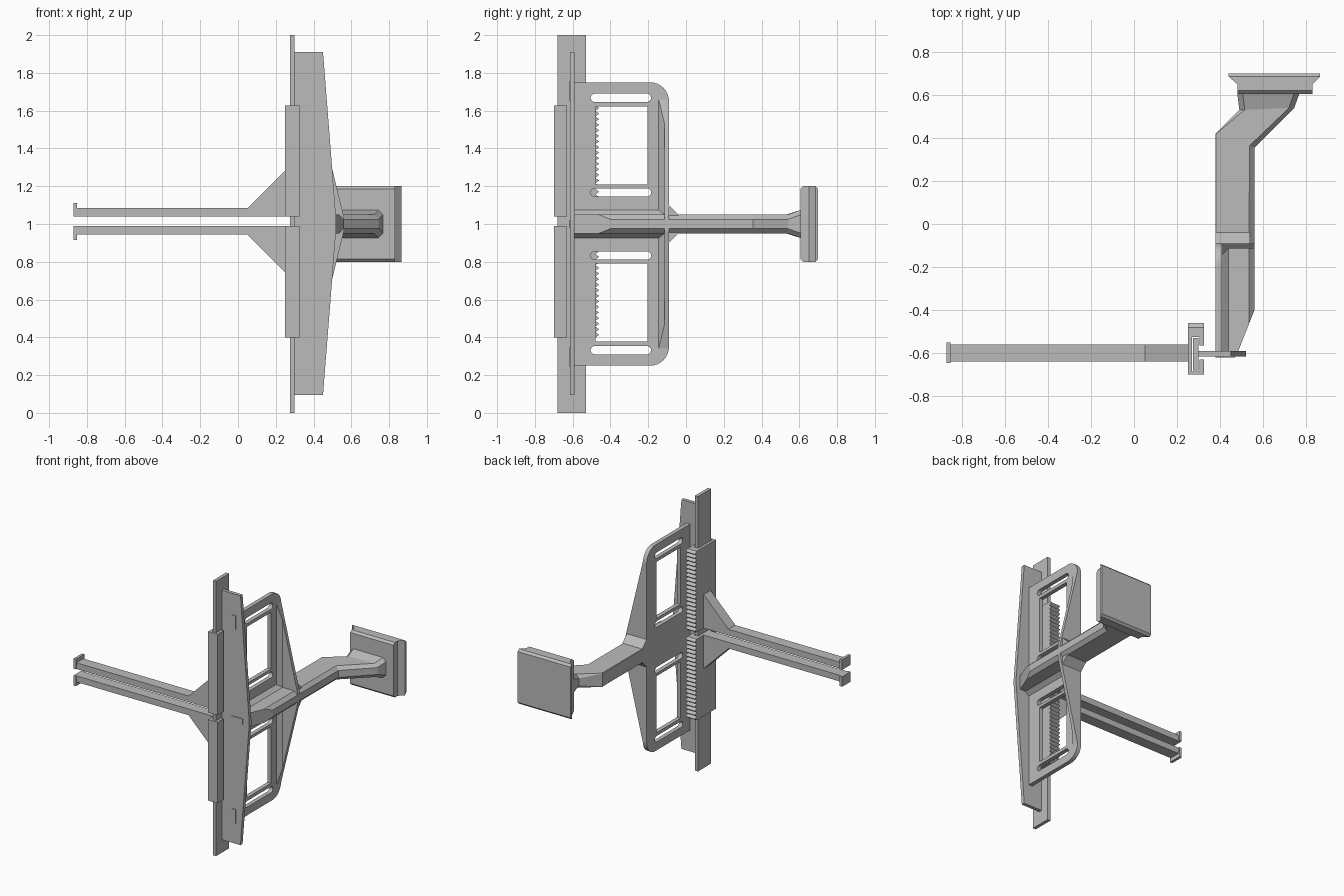
import bpy
import bmesh
import math
from mathutils import Vector

if "Cube" in bpy.data.objects:
    bpy.data.objects.remove(bpy.data.objects["Cube"], do_unlink=True)

GREY = (0.5, 0.5, 0.5, 1)
grey = bpy.data.materials.new("plain grey")
grey.use_nodes = True
grey.diffuse_color = GREY
grey.node_tree.nodes["Principled BSDF"].inputs["Base Color"].default_value = GREY


def finish(name, bm):
    bmesh.ops.recalc_face_normals(bm, faces=bm.faces)
    mesh = bpy.data.meshes.new(name)
    bm.to_mesh(mesh)
    bm.free()
    mesh.materials.append(grey)
    obj = bpy.data.objects.new(name, mesh)
    bpy.context.collection.objects.link(obj)
    return obj


def loft(name, sections, cuts=()):
    """Skin matching closed sections; each cut is (point, outward normal)."""
    bm = bmesh.new()
    rings = [[bm.verts.new(p) for p in s] for s in sections]
    n = len(rings[0])
    for a, b in zip(rings, rings[1:]):
        for i in range(n):
            j = (i + 1) % n
            bm.faces.new((a[i], a[j], b[j], b[i]))
    bm.faces.new(rings[0])
    bm.faces.new(rings[-1])
    for co, no in cuts:
        geom = bm.verts[:] + bm.edges[:] + bm.faces[:]
        bmesh.ops.bisect_plane(bm, geom=geom, plane_co=co, plane_no=no, clear_outer=True)
        bmesh.ops.holes_fill(bm, edges=[e for e in bm.edges if e.is_boundary])
    return finish(name, bm)


def prism(name, axis, profile, lo, hi, cuts=()):
    """Extrude a 2D profile along one axis; the profile uses the other two in order."""
    def place(p, d):
        v = list(p)
        v.insert("xyz".index(axis), d)
        return v
    return loft(name, [[place(p, d) for p in profile] for d in (lo, hi)], cuts)


def box(name, x, y, z):
    return prism(name, "z", [(x[0], y[0]), (x[1], y[0]), (x[1], y[1]), (x[0], y[1])], *z)


def arc(cx, cy, r, start, end, steps=8):
    angles = [math.radians(start + (end - start) * i / steps) for i in range(steps + 1)]
    return [(cx + r * math.cos(a), cy + r * math.sin(a)) for a in angles]


# Vertical rail and tapered front plate
box("rail", (.275, .30), (-.68, -.53), (0, 2))
prism("front_plate", "y", [(.30, .095), (.45, .095), (.52, .98), (.52, 1.02),
                           (.45, 1.91), (.30, 1.91)], -.615, -.59)
box("centre_tab", (.38, .47), (-.62, -.59), (.98, 1.02))

# Two sliding jaws, each with rack teeth, gusset, finger and hooked tip
MID = 1.0135
channel = [(.25, -.70), (.325, -.70), (.325, -.63), (.305, -.63), (.305, -.685),
           (.27, -.685), (.27, -.525), (.305, -.525), (.305, -.565),
           (.325, -.565), (.325, -.48), (.25, -.48)]
TEETH = 20
for side, s in (("upper", 1), ("lower", -1)):
    def h(z):
        return MID + s * z
    near, far = .025, .615
    prism(side + "_slider", "z", channel, h(near), h(far))
    pitch = (far - near) / TEETH
    rack = [(-.49, h(near))]
    for i in range(TEETH):
        rack += [(-.48, h(near + i * pitch)), (-.46, h(near + (i + .5) * pitch))]
    rack += [(-.48, h(far)), (-.49, h(far))]
    prism(side + "_rack", "x", rack, .25, .325)
    prism(side + "_finger", "y", [(-.86, h(near)), (.25, h(near)), (.25, h(.27)),
                                  (.05, h(.07)), (-.86, h(.07))], -.64, -.56)
    box(side + "_finger_tip", (-.872, -.853), (-.647, -.55), sorted((h(near), h(.098))))
    box(side + "_tab", (.385, .415), (-.62, -.59), sorted((1 + s * .655, 1 + s * .755)))

# Side panel with rounded rear corners, windows and slots
panel = prism("side_panel", "x", [(-.59, .25)] + arc(-.19, .35, .1, -90, 0)
              + arc(-.19, 1.65, .1, 0, 90) + [(-.59, 1.75)], .38, .41)
cutters = []
for s in (1, -1):
    low, high = sorted((1 + s * .21, 1 + s * .622))
    cutters.append(box("window_cutter", (.3, .5), (-.48, -.205), (low, high)))
    for z in (.167, .668):
        r = .022
        slot = arc(-.207, 1 + s * z, r, -90, 90) + arc(-.483, 1 + s * z, r, 90, 270)
        cutters.append(prism("slot_cutter", "x", slot, .3, .5))
bpy.context.view_layer.objects.active = panel
for c in cutters:
    c.hide_render = True
    mod = panel.modifiers.new("hole", "BOOLEAN")
    mod.operation = "DIFFERENCE"
    mod.solver = "EXACT"
    mod.object = c
    bpy.ops.object.modifier_apply(modifier=mod.name)
    bpy.data.objects.remove(c, do_unlink=True)

# Tall stiffening fin along the rear edge of the panel
fin = [(.41, -.145), (.44, -.115), (.56, -.115), (.56, -.09), (.41, -.09)]
prism("rear_fin", "z", fin, .34, 1.66,
      [(Vector((.41, 0, 1 + s * .66)), Vector((.62, 0, s * .15))) for s in (1, -1)])

# Horizontal rib across the panel, cut obliquely near the front plate
half = [(.41, .075), (.44, .05), (.535, .05), (.56, .025)]
rib = [(x, 1 + z) for x, z in half] + [(x, 1 - z) for x, z in reversed(half)]
prism("cross_rib", "y", rib, -.59, -.09,
      [(Vector((.485, -.59, 1)), Vector((.19, -.075, 0)))])


# Bent rear arm, flaring where it meets the pad
def arm_section(left, right, height, bevel_left, bevel_right):
    a, b = Vector((*left, 1)), Vector((*right, 1))
    d = (b - a).normalized()
    up = Vector((0, 0, height))
    pts = [(a, bevel_left, 0), (a + d * bevel_left, 0, 0),
           (b - d * bevel_right, 0, 0), (b, bevel_right, 0)]
    top = [p + up - Vector((0, 0, drop)) for p, drop, _ in pts]
    return top + [Vector((p.x, p.y, 2 - p.z)) for p in reversed(top)]


loft("rear_arm", [
    arm_section((.38, -.09), (.56, -.09), .05, .002, .025),
    arm_section((.38, .42), (.56, .355), .05, .002, .025),
    arm_section((.49, .53), (.745, .54), .05, .025, .025),
    arm_section((.48, .61), (.77, .61), .075, .025, .025)])
prism("arm_root_wedge", "x", [(-.09, .90), (-.04, .95), (-.04, 1.05), (-.09, 1.10)], .38, .54)

# Rear pad with flared lips and chamfered ends
pad = [(.48, .605), (.83, .605), (.83, .65), (.865, .685), (.865, .70),
       (.44, .70), (.44, .685), (.48, .65)]
prism("rear_pad", "z", pad, .8, 1.2,
      [(Vector((0, y, 1 + s * .185)), Vector((0, d, s)))
       for s in (1, -1) for y, d in ((.605, -1), (.70, 1))])
